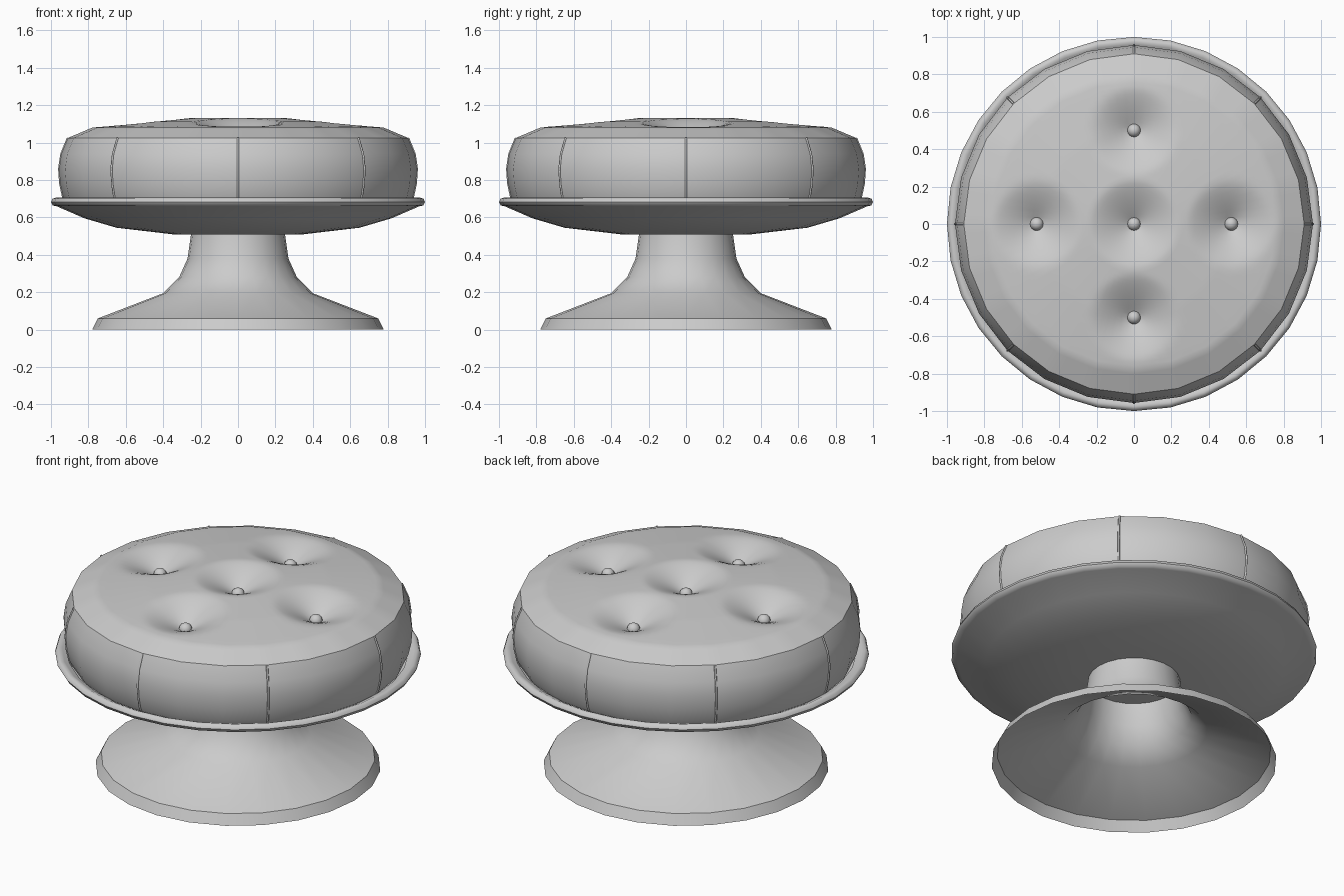
import bpy, bmesh, math
from math import sin, cos, pi

if "Cube" in bpy.data.objects:
    bpy.data.objects.remove(bpy.data.objects["Cube"])


def finish(name, bm, angle=35):
    bmesh.ops.remove_doubles(bm, verts=bm.verts, dist=1e-5)
    bmesh.ops.recalc_face_normals(bm, faces=bm.faces)
    me = bpy.data.meshes.new(name)
    bm.to_mesh(me)
    bm.free()
    ob = bpy.data.objects.new(name, me)
    bpy.context.collection.objects.link(ob)
    bpy.ops.object.select_all(action='DESELECT')
    ob.select_set(True)
    bpy.context.view_layer.objects.active = ob
    bpy.ops.object.shade_smooth_by_angle(angle=math.radians(angle))
    return ob


def lathe(name, profile, n, angle=35, shape=None):
    """Revolve (radius, z) points about z; shape may move each point."""
    bm = bmesh.new()
    rings = []
    for r, z in profile:
        ring = []
        for i in range(n):
            p = (r * cos(2 * pi * i / n), r * sin(2 * pi * i / n), z)
            ring.append(bm.verts.new(shape(*p) if shape else p))
        rings.append(ring)
    for a, b in zip(rings, rings[1:]):
        for i in range(n):
            j = (i + 1) % n
            bm.faces.new((a[i], a[j], b[j], b[i]))
    return finish(name, bm, angle)


# Hollow flared pedestal
lathe("pedestal", [(0.78, 0), (0.75, 0.06), (0.40, 0.195), (0.315, 0.28),
                   (0.27, 0.38), (0.25, 0.52)], 24)

# Seat pan with rolled rim
lathe("seat_pan", [(0.001, 0.51), (0.35, 0.51), (0.65, 0.545), (0.82, 0.595),
                   (0.97, 0.66), (0.99, 0.664), (1.0, 0.682), (0.992, 0.7),
                   (0.975, 0.706), (0.96, 0.7), (0.93, 0.685)], 32, 50)

# Cushion side
SIDE = [(0.92, 0.675), (0.936, 0.71), (0.951, 0.78), (0.957, 0.86),
        (0.945, 0.94), (0.91, 1.025)]
lathe("cushion_side", SIDE, 24)

# Tufted cushion top
TUFTS = [(0, 0), (0.52, 0), (-0.52, 0), (0, 0.5), (0, -0.5)]
DOME = [(0, 1.138), (0.24, 1.132), (0.5, 1.112), (0.78, 1.08), (0.91, 1.025)]


def dome_z(r):
    for (r0, z0), (r1, z1) in zip(DOME, DOME[1:]):
        if r <= r1 + 1e-6:
            return z0 + (z1 - z0) * (r - r0) / (r1 - r0)


def tuft(x, y, z):
    for tx, ty in TUFTS:
        d = math.hypot(x - tx, y - ty) / 0.235
        if d < 1:
            z -= 0.115 * (1 - d) ** 1.35
    # keep the outline a 24-sided polygon
    a = math.atan2(y, x) % (pi / 12) - pi / 24
    k = cos(pi / 24) / cos(a) if math.hypot(x, y) > 0.75 else 1
    return x * k, y * k, z


radii = [0.0005] + [0.91 * i / 42 for i in range(1, 43)]
lathe("cushion_top", [(r, dome_z(r)) for r in radii], 96, 30, tuft)

# Buttons in the tufts
for i, (x, y) in enumerate(TUFTS):
    bm = bmesh.new()
    bmesh.ops.create_uvsphere(bm, u_segments=16, v_segments=10, radius=0.036)
    bmesh.ops.translate(bm, verts=bm.verts, vec=(x, y, 1.035 if i == 0 else 1.015))
    finish("button_%d" % (i + 1), bm, 60)

# Eight vertical seams round the cushion side
for k in range(8):
    a = k * pi / 4
    cu = bpy.data.curves.new("seam_%d" % (k + 1), 'CURVE')
    cu.dimensions = '3D'
    cu.bevel_depth = 0.006
    cu.bevel_resolution = 1
    sp = cu.splines.new('POLY')
    sp.points.add(len(SIDE) - 1)
    for p, (r, z) in zip(sp.points, SIDE):
        p.co = (r * cos(a), r * sin(a), z, 1)
    bpy.context.collection.objects.link(bpy.data.objects.new(cu.name, cu))
